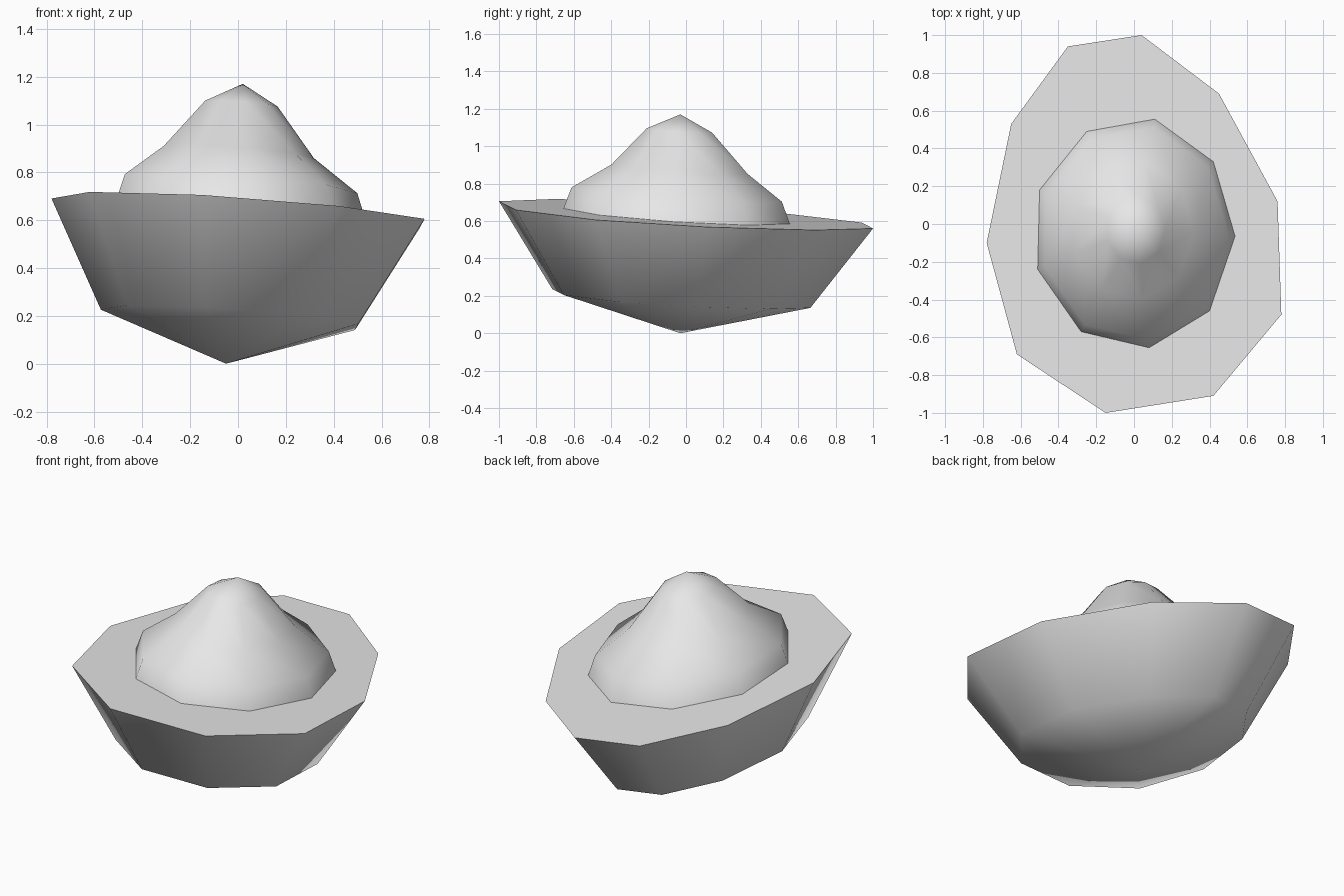
import bpy, bmesh
from mathutils import Vector

cube = bpy.data.objects.get("Cube")
if cube:
    bpy.data.objects.remove(cube, do_unlink=True)

stone = bpy.data.materials.new("pale_grey")
stone.use_nodes = True
grey = (0.8, 0.8, 0.8, 1)
stone.diffuse_color = grey
stone.node_tree.nodes["Principled BSDF"].inputs["Base Color"].default_value = grey


def tilted(x, y, height):
    """Point at a height above the tilted rim plane."""
    return Vector((x, y, 0.629 - 0.0705 * x - 0.066 * y + height))


def loft(name, outline, centre, levels, tip, cap=False):
    """Scaled copies of an outline joined into a shell that ends in a tip."""
    bm = bmesh.new()
    rings = []
    for scale, dx, dy, height in levels:
        rings.append([bm.verts.new(tilted(
            centre[0] + dx + scale * (x - centre[0]),
            centre[1] + dy + scale * (y - centre[1]), height)) for x, y in outline])
    end = bm.verts.new(tip)
    n = len(outline)
    for i in range(n):
        j = (i + 1) % n
        for a, b in zip(rings, rings[1:]):
            bm.faces.new((a[i], a[j], b[j], b[i]))
        bm.faces.new((rings[-1][i], rings[-1][j], end))
    lid = bm.faces.new(rings[0]) if cap else None
    bmesh.ops.recalc_face_normals(bm, faces=bm.faces)
    for face in bm.faces:
        face.smooth = True
        if not cap and face.normal.z < 0:
            face.normal_flip()
    # Flat lid with a crisp rim
    if lid:
        lid.smooth = False
        for edge in lid.edges:
            edge.smooth = False
    mesh = bpy.data.meshes.new(name)
    bm.to_mesh(mesh)
    bm.free()
    mesh.materials.append(stone)
    obj = bpy.data.objects.new(name, mesh)
    bpy.context.collection.objects.link(obj)
    return obj


# Bowl: flat top, flaring sides and a shallow pointed underside
rim = [(0.04, 1.0), (0.45, 0.69), (0.76, 0.12), (0.78, -0.48), (0.42, -0.91),
       (-0.15, -1.0), (-0.62, -0.69), (-0.78, -0.10), (-0.65, 0.53), (-0.35, 0.94)]
loft("bowl", rim, (0, 0), [(1, 0, 0, 0), (0.69, -0.035, -0.025, -0.45)],
     (-0.05, -0.03, 0), cap=True)

# Mound: stepped peak resting on the flat top
base = [(0.11, 0.555), (0.42, 0.33), (0.535, -0.065), (0.40, -0.46), (0.08, -0.655),
        (-0.28, -0.57), (-0.51, -0.24), (-0.50, 0.18), (-0.25, 0.49)]
loft("mound", base, (0.015, -0.05),
     [(1, 0, 0, 0), (0.93, 0, 0, 0.115), (0.6, -0.01, 0.015, 0.25),
      (0.29, 0, 0.015, 0.455)], (0.02, -0.03, 1.17))
